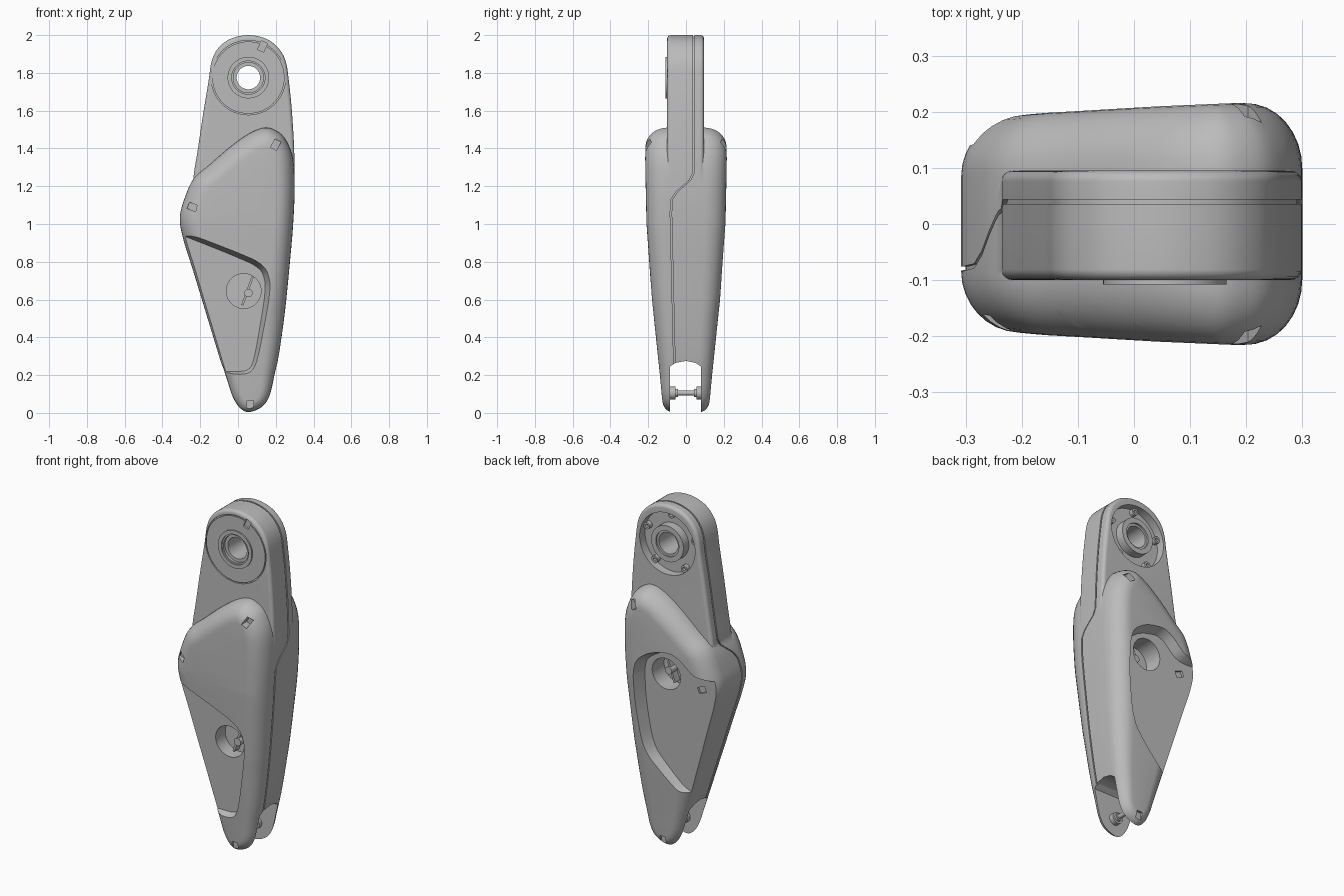
import bpy, bmesh, math
from mathutils import Matrix, Vector

if "Cube" in bpy.data.objects:
    bpy.data.objects.remove(bpy.data.objects["Cube"])

grey = bpy.data.materials.new("plain grey")
grey.use_nodes = True
grey.diffuse_color = (0.5, 0.5, 0.5, 1)
grey.node_tree.nodes["Principled BSDF"].inputs["Base Color"].default_value = (0.5, 0.5, 0.5, 1)


def finish(name, bm):
    bmesh.ops.recalc_face_normals(bm, faces=bm.faces)
    me = bpy.data.meshes.new(name)
    bm.to_mesh(me)
    bm.free()
    ob = bpy.data.objects.new(name, me)
    me.materials.append(grey)
    bpy.context.collection.objects.link(ob)
    return ob


def activate(ob):
    bpy.ops.object.select_all(action='DESELECT')
    ob.select_set(True)
    bpy.context.view_layer.objects.active = ob


def boolean(ob, other, op='DIFFERENCE'):
    mod = ob.modifiers.new("cut", 'BOOLEAN')
    mod.object, mod.operation, mod.solver = other, op, 'EXACT'
    activate(ob)
    bpy.ops.object.modifier_apply(modifier=mod.name)
    bpy.data.objects.remove(other)


def spline(pts, n=5):
    """Closed smooth curve through the points."""
    out, c = [], len(pts)
    for i in range(c):
        a, b, d, e = (Vector(pts[(i + k) % c]) for k in (-1, 0, 1, 2))
        for k in range(n):
            t = k / n
            out.append(0.5 * (2 * b + (d - a) * t + (2 * a - 5 * b + 4 * d - e) * t * t
                              + (3 * b - a - 3 * d + e) * t ** 3))
    return out


def soften(pts, rounds=3):
    """Closed polygon with its corners cut round."""
    pts = [Vector(p) for p in pts]
    for _ in range(rounds):
        pts = [q for i, p in enumerate(pts) for q in
               (p.lerp(pts[(i + 1) % len(pts)], 0.2), p.lerp(pts[(i + 1) % len(pts)], 0.8))]
    return pts


def inset(loop, amount):
    """Move an anticlockwise loop inwards; amount is a function of height."""
    out = []
    for i, p in enumerate(loop):
        t = (loop[(i + 1) % len(loop)] - loop[i - 1]).normalized()
        out.append(p + Vector((-t.y, t.x)) * amount(p.y))
    return out


def loft(name, rings):
    """Skin rings of (loop, y function) and cap both ends."""
    bm = bmesh.new()
    rows = [[bm.verts.new((p.x, fy(p), p.y)) for p in loop] for loop, fy in rings]
    for r, s in zip(rows, rows[1:]):
        for i in range(len(r)):
            j = (i + 1) % len(r)
            bm.faces.new((r[i], r[j], s[j], s[i]))
    bm.faces.new(rows[0])
    bm.faces.new(rows[-1])
    return bm


def prism(name, loop, y0, y1):
    return finish(name, loft(name, [(loop, lambda p: y0), (loop, lambda p: y1)]))


def rounded_slab(loop, radius, start):
    """Slab of half thickness 1 with a rounded rim."""
    half = [(0.0, 0.0)] + [(1 - math.cos(a), start + (1 - start) * math.sin(a))
                           for a in [k * math.pi / 16 for k in range(9)]]
    full = [(d, -f) for d, f in reversed(half)] + half[1:]
    return loft("slab", [(inset(loop, lambda z, d=d: d * radius(z)), lambda p, f=f: f)
                         for d, f in full])


def cyl(name, x, z, r, y0, y1, n=48):
    bm = bmesh.new()
    bmesh.ops.create_cone(bm, cap_ends=True, segments=n, radius1=r, radius2=r, depth=y1 - y0,
                          matrix=Matrix.Translation((x, (y0 + y1) / 2, z)) @ Matrix.Rotation(math.pi / 2, 4, 'X'))
    return finish(name, bm)


def ring(name, x, z, r_out, r_in, y0, y1):
    ob = cyl(name, x, z, r_out, y0, y1, 64)
    boolean(ob, cyl("bore", x, z, r_in, y0 - 0.1, y1 + 0.1, 64))
    return ob


def interp(z, table):
    for (a, u), (b, v) in zip(table, table[1:]):
        if z <= b:
            return u + (v - u) * max(0, z - a) / (b - a)
    return table[-1][1]


# Outlines, anticlockwise in x and z
body_line = spline([(.06, 0), (.13, .03), (.17, .09), (.195, .2), (.22, .33), (.25, .55), (.275, .8),
                    (.292, 1), (.3, 1.2), (.29, 1.35), (.25, 1.45), (.2, 1.495), (.14, 1.51), (.06, 1.48),
                    (-.04, 1.41), (-.15, 1.315), (-.235, 1.24), (-.285, 1.13), (-.308, 1.03), (-.29, .92),
                    (-.24, .76), (-.17, .53), (-.1, .3), (-.06, .17), (-.03, .08), (.01, .02)])
arm_line = spline([(.2, .9), (.28, 1.05), (.299, 1.2), (.297, 1.4), (.285, 1.6), (.27, 1.75), (.253, 1.86),
                   (.215, 1.93), (.15, 1.98), (.055, 2), (-.04, 1.98), (-.105, 1.93), (-.14, 1.86),
                   (-.157, 1.75), (-.185, 1.58), (-.212, 1.4), (-.238, 1.22), (-.23, 1.05), (-.12, .9)])

# Tapered lower body: sliced by height, then given its thickness
bm = rounded_slab(body_line, lambda z: min(.1, .05 + .1 * z), .45)
for k in range(1, 15):
    bmesh.ops.bisect_plane(bm, geom=bm.verts[:] + bm.edges[:] + bm.faces[:],
                           plane_co=(0, 0, k / 10), plane_no=(0, 0, 1))
WIDTH = [(0, .12), (.2, .138), (.6, .179), (1, .206), (1.35, .213), (2, .213)]
for v in bm.verts:
    v.co.y *= interp(v.co.z, WIDTH) * (1 + .2 * (v.co.x - .12))
body = finish("arm_body", bm)

# Flat upper arm
bm = rounded_slab(arm_line, lambda z: .02, .8)
for v in bm.verts:
    v.co.y = v.co.y * .0975 - .0025
boolean(body, finish("upper_arm", bm), 'UNION')


# Side pockets with sloping floor and flared walls
def pocket(points, side):
    loop = soften(points)
    floor = lambda p: side * (.085 + .053 * p.y)
    wide = inset(loop, lambda z: -.035)
    bm = loft("pocket", [(loop, floor), (inset(loop, lambda z: -.008), lambda p: floor(p) + side * .02),
                         (wide, lambda p: floor(p) + side * .09), (wide, lambda p: side * .5)])
    boolean(body, finish("pocket", bm))


pocket([(-.6, 1.06), (-.6, .22), (-.07, .22), (.06, .22), (.09, .3), (.15, .66), (.13, .75), (.06, .8)], -1)
pocket([(-.6, 1.14), (-.6, .35), (-.1, .35), (.02, .46), (.13, .58), (.17, .85), (.17, 1.08),
        (.08, 1.15), (-.06, 1.18), (-.2, 1.05)], 1)

# Round openings in the pockets
boolean(body, cyl("front_opening", .03, .645, .092, -.4, -.03))
boolean(body, cyl("back_opening", .03, 1.035, .092, .03, .4))

# Fork slot at the foot with rounded roof
bm = bmesh.new()
roof = [(-.085, -.1), (.08, -.1), (.08, .245), (.05, .265), (0, .275), (-.055, .265), (-.085, .245)]
face = bm.faces.new([bm.verts.new((-.5, y, z)) for y, z in roof])
ext = bmesh.ops.extrude_face_region(bm, geom=[face])["geom"]
bmesh.ops.translate(bm, vec=(1, 0, 0), verts=[g for g in ext if isinstance(g, bmesh.types.BMVert)])
boolean(body, finish("fork_slot", bm))

# Shallow seam running round the edge
path = [(.04, 2.1), (.04, 1.27), (.02, 1.23), (-.05, 1.17), (-.075, 1.13), (-.08, 1.06), (-.06, .2)]
bm = bmesh.new()
face = bm.faces.new([bm.verts.new((-.5, y + .004, z)) for y, z in path]
                    + [bm.verts.new((-.5, y - .004, z)) for y, z in reversed(path)])
ext = bmesh.ops.extrude_face_region(bm, geom=[face])["geom"]
bmesh.ops.translate(bm, vec=(1, 0, 0), verts=[g for g in ext if isinstance(g, bmesh.types.BMVert)])
seam = finish("seam", bm)
for line in (body_line, arm_line):
    boolean(seam, prism("core", inset(line, lambda z: .008), -.4, .4))
boolean(body, seam)

# Hub: front face groove, back recess, through hole
HX, HZ = .055, 1.775
boolean(body, ring("face_groove", HX, HZ, .197, .191, -.2, -.092))
boolean(body, cyl("back_recess", HX, HZ, .18, .045, .3, 64))
boolean(body, cyl("hub_hole", HX, HZ, .08, -.3, .3))


# Screw slots in the covers
def slot(x, z, y, turn, depth=.03):
    bm = bmesh.new()
    bmesh.ops.create_cube(bm, size=1, matrix=Matrix.Translation((x, y, z))
                          @ Matrix.Rotation(turn, 4, 'Y') @ Matrix.Diagonal((.035, depth, .05, 1)))
    boolean(body, finish("slot", bm))


for side in (-1, 1):
    slot(.2, 1.42, side * .19, .5, .05)
    slot(.065, .04, side * .125, 0)
slot(-.24, 1.09, -.17, -1.2, .04)
slot(-.2, 1.0, .14, -1.2)
slot(.13, 1.94, -.1, .4, .02)

parts = [body,
         ring("front_hub_ring", HX, HZ, .11, .088, -.108, -.06),
         ring("hub_sleeve", HX, HZ, .09, .062, -.085, .085),
         ring("back_hub_ring", HX, HZ, .105, .075, .03, .095)]

# Bosses round the back recess
for k in range(5):
    a = math.radians(20 + 72 * k)
    parts.append(ring("recess_boss", HX + .162 * math.cos(a), HZ + .162 * math.sin(a), .02, .009, .03, .07))

# Axle in the fork
parts.append(cyl("axle", .065, .105, .013, -.09, .09, 24))
for y in (-.07, .07):
    parts.append(cyl("axle_nut", .065, .105, .034, y - .014, y + .014, 32))
    parts.append(cyl("axle_collar", .065, .105, .022, y * .75 - .01, y * .75 + .01, 32))

# Ribs and pins seen inside the openings
for side, z in ((-1, .645), (1, 1.035)):
    bm = bmesh.new()
    bmesh.ops.create_cube(bm, size=1, matrix=Matrix.Translation((.05, side * .05, z))
                          @ Matrix.Rotation(.35, 4, 'Y') @ Matrix.Diagonal((.012, .05, .16, 1)))
    parts.append(finish("inner_rib", bm))
    parts.append(cyl("inner_pin", .055, z - .01, .022, side * .055 - .03, side * .055 + .03, 24))

for ob in parts:
    activate(ob)
    bpy.ops.object.shade_smooth_by_angle(angle=math.radians(32))
